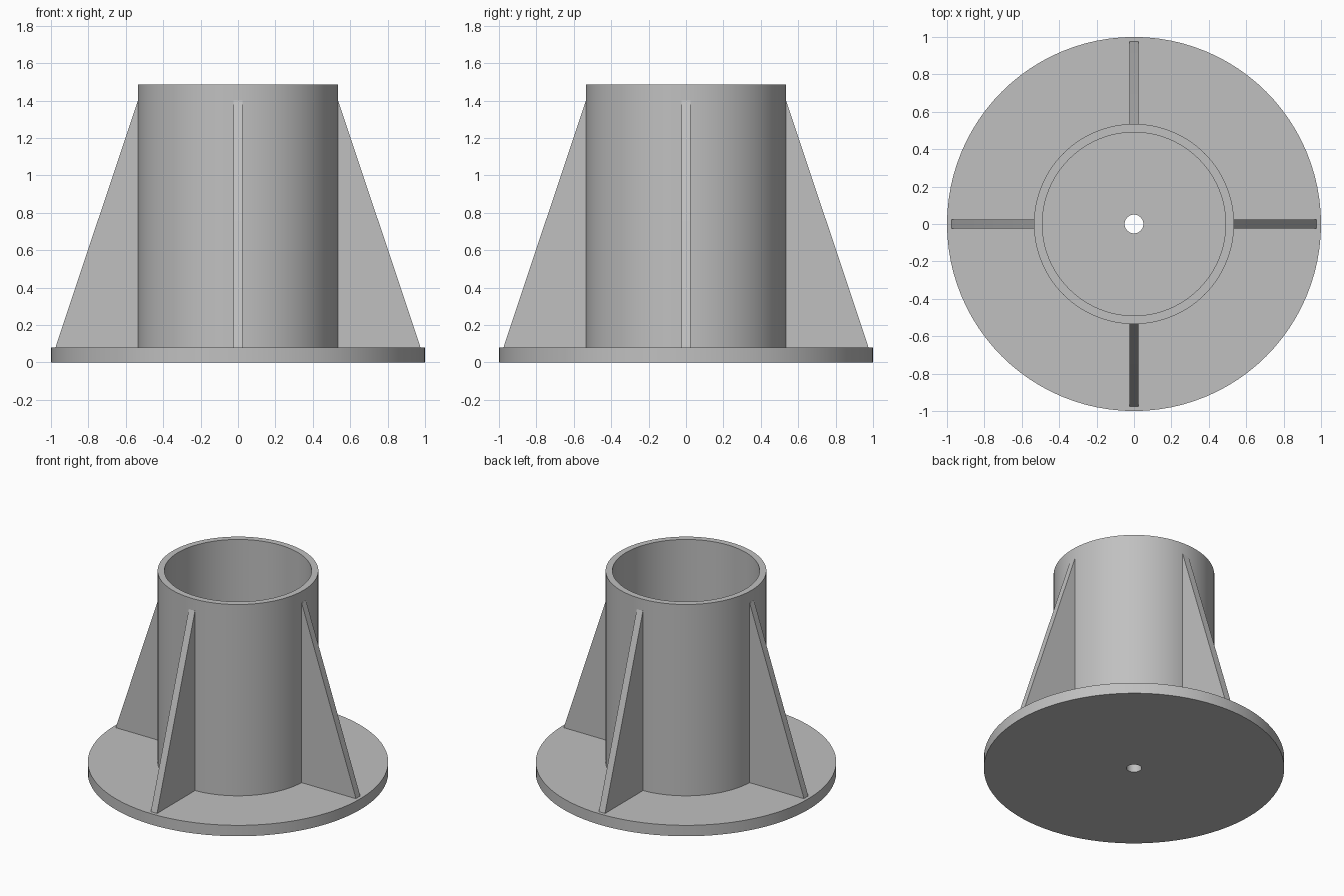
import bpy, bmesh
from math import radians
from mathutils import Matrix

cube = bpy.data.objects.get("Cube")
if cube:
    bpy.data.objects.remove(cube, do_unlink=True)

GREY = (0.53, 0.53, 0.53, 1)
steel = bpy.data.materials.new("plain grey steel")
steel.use_nodes = True
steel.diffuse_color = GREY
steel.node_tree.nodes["Principled BSDF"].inputs["Base Color"].default_value = GREY

BASE_TOP, TUBE_TOP = 0.08, 1.485
TUBE_IN, TUBE_OUT = 0.49, 0.535


def finish(name, bm):
    bmesh.ops.recalc_face_normals(bm, faces=bm.faces)
    mesh = bpy.data.meshes.new(name)
    bm.to_mesh(mesh)
    bm.free()
    mesh.materials.append(steel)
    obj = bpy.data.objects.new(name, mesh)
    bpy.context.collection.objects.link(obj)
    bpy.ops.object.select_all(action="DESELECT")
    obj.select_set(True)
    bpy.context.view_layer.objects.active = obj
    bpy.ops.object.shade_smooth_by_angle(angle=radians(30))
    return obj


def ring(name, r_in, r_out, z0, z1, steps=96):
    """Spin a rectangular section around z."""
    bm = bmesh.new()
    verts = [bm.verts.new((r, 0, z)) for r, z in
             ((r_in, z0), (r_out, z0), (r_out, z1), (r_in, z1))]
    edges = [bm.edges.new((verts[i], verts[(i + 1) % 4])) for i in range(4)]
    bmesh.ops.spin(bm, geom=verts + edges, cent=(0, 0, 0), axis=(0, 0, 1),
                   angle=radians(360), steps=steps, use_duplicate=False)
    bmesh.ops.remove_doubles(bm, verts=bm.verts, dist=1e-4)
    return finish(name, bm)


def gusset(name, turn, thick=0.05):
    """Triangular stiffener plate, tucked slightly into the tube wall."""
    bm = bmesh.new()
    root = TUBE_OUT - 0.015
    outline = ((root, BASE_TOP), (0.975, BASE_TOP), (0.973, BASE_TOP + 0.01),
               (TUBE_OUT, 1.4), (root, 1.4))
    face = bm.faces.new([bm.verts.new((x, -thick / 2, z)) for x, z in outline])
    side = bmesh.ops.extrude_face_region(bm, geom=[face])["geom"]
    bmesh.ops.translate(bm, vec=(0, thick, 0),
                        verts=[v for v in side if isinstance(v, bmesh.types.BMVert)])
    bmesh.ops.rotate(bm, verts=bm.verts, matrix=Matrix.Rotation(turn, 3, "Z"))
    return finish(name, bm)


# Round base plate with a centre drain hole, and the open tube standing on it
ring("base_plate", 0.05, 1.0, 0, BASE_TOP)
ring("socket_tube", TUBE_IN, TUBE_OUT, BASE_TOP, TUBE_TOP)

# Four stiffeners around the tube
for i, where in enumerate(("left", "back", "right", "front")):
    gusset(f"{where}_gusset", radians(90 * i))
